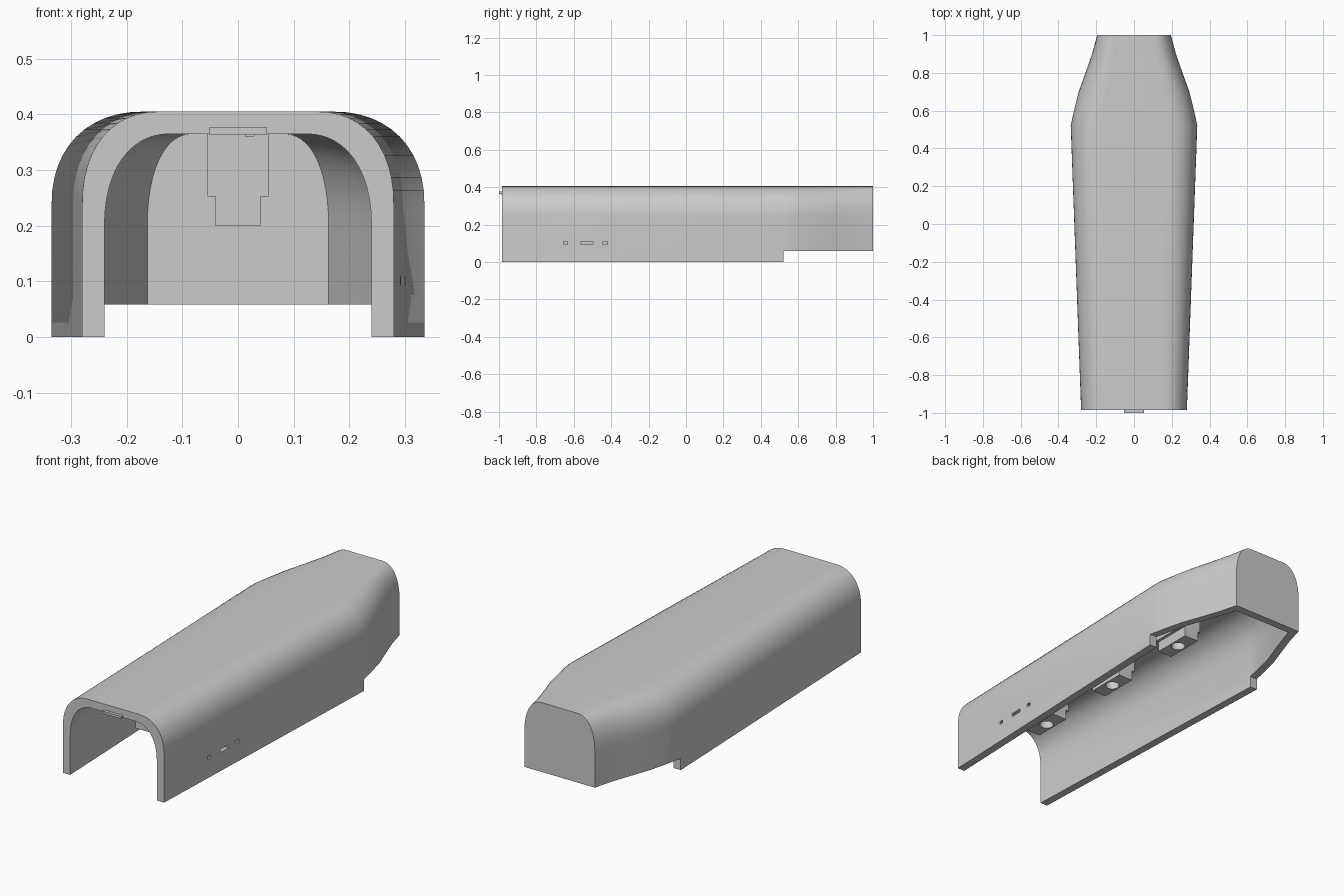
import bpy, bmesh, math
from mathutils import Matrix

cube = bpy.data.objects.get("Cube")
if cube:
    bpy.data.objects.remove(cube, do_unlink=True)

grey = bpy.data.materials.new("plain_grey")
grey.use_nodes = True
grey.diffuse_color = (0.6, 0.6, 0.6, 1)
grey.node_tree.nodes["Principled BSDF"].inputs["Base Color"].default_value = (0.6, 0.6, 0.6, 1)


def add_object(name, bm):
    bmesh.ops.recalc_face_normals(bm, faces=bm.faces)
    mesh = bpy.data.meshes.new(name)
    bm.to_mesh(mesh)
    bm.free()
    mesh.materials.append(grey)
    obj = bpy.data.objects.new(name, mesh)
    bpy.context.collection.objects.link(obj)
    return obj


def box(name, x, y, z):
    bm = bmesh.new()
    centre = [(a + b) / 2 for a, b in (x, y, z)]
    size = [b - a for a, b in (x, y, z)]
    bmesh.ops.create_cube(bm, size=1, matrix=Matrix.Translation(centre) @ Matrix.Diagonal((*size, 1)))
    return add_object(name, bm)


def cylinder(name, y, radius, z):
    bm = bmesh.new()
    bmesh.ops.create_cone(bm, cap_ends=True, segments=32, radius1=radius, radius2=radius,
                          depth=z[1] - z[0], matrix=Matrix.Translation((0, y, sum(z) / 2)))
    return add_object(name, bm)


def arch(half, bottom, top, steps=12):
    """Cross-section: straight sides, rounded shoulders and a flat roof."""
    rx, rz, power = half * 0.5, 0.17, 2 / 2.25
    right = [(half, bottom)]
    for i in range(steps + 1):
        a = math.pi / 2 * i / steps
        right.append((half - rx + rx * max(math.cos(a), 0) ** power,
                      top - rz + rz * math.sin(a) ** power))
    return right + [(-x, z) for x, z in reversed(right)]


def loft(name, sections, bottom, top):
    bm = bmesh.new()
    rings = [[bm.verts.new((x, y, z)) for x, z in arch(half, bottom, top)] for y, half in sections]
    for r0, r1 in zip(rings, rings[1:]):
        for i in range(len(r0)):
            j = (i + 1) % len(r0)
            bm.faces.new((r0[i], r0[j], r1[j], r1[i]))
    bm.faces.new(rings[0])
    bm.faces.new(rings[-1])
    return add_object(name, bm)


def cut(obj, cutter):
    cutter.hide_render = True
    mod = obj.modifiers.new("cut", 'BOOLEAN')
    mod.operation = 'DIFFERENCE'
    mod.solver = 'EXACT'
    mod.object = cutter
    bpy.ops.object.select_all(action='DESELECT')
    bpy.context.view_layer.objects.active = obj
    obj.select_set(True)
    bpy.ops.object.modifier_apply(modifier=mod.name)
    bpy.data.objects.remove(cutter, do_unlink=True)


def smooth(obj):
    bpy.ops.object.select_all(action='DESELECT')
    bpy.context.view_layer.objects.active = obj
    obj.select_set(True)
    bpy.ops.object.shade_smooth_by_angle(angle=math.radians(30))


# Hollow cover: widening body with a tapered, closed tail
wall = 0.04
outline = [(-0.985, 0.28), (0.52, 0.335), (0.6, 0.318), (0.7, 0.293),
           (0.8, 0.257), (0.9, 0.222), (1.0, 0.195)]
cover = loft("cover_shell", outline, 0, 0.405)
inside = [(-1.1, 0.276 - wall)] + [(y, h - wall) for y, h in outline[:-1]] + [(0.96, 0.163)]
cut(cover, loft("cavity_cutter", inside, -0.1, 0.365))

# Raised bottom edge of the tail
cut(cover, box("tail_step_cutter", (-0.5, 0.5), (0.52, 1.1), (-0.2, 0.058)))

# Port and button slots in one side wall
for y, width in ((-0.645, 0.022), (-0.53, 0.064), (-0.432, 0.022)):
    cut(cover, box("slot_cutter", (0.22, 0.4), (y - width / 2, y + width / 2), (0.093, 0.109)))
smooth(cover)

# Three stepped mounting blocks with sockets, hanging from the roof
for n, y in enumerate((-0.655, -0.163, 0.33), 1):
    span = (y - 0.1, y + 0.1)
    box(f"mount_base_{n}", (-0.055, 0.055), span, (0.252, 0.37))
    socket = box(f"mount_socket_{n}", (-0.04, 0.04), span, (0.2, 0.254))
    cut(socket, cylinder("socket_cutter", y, 0.033, (0.15, 0.245)))
    smooth(socket)

# Latch tab at the open end
box("latch_tab", (-0.052, 0.052), (-1.0, -0.97), (0.364, 0.376))
box("latch_nub", (0.013, 0.03), (-0.99, -0.97), (0.36, 0.366))
